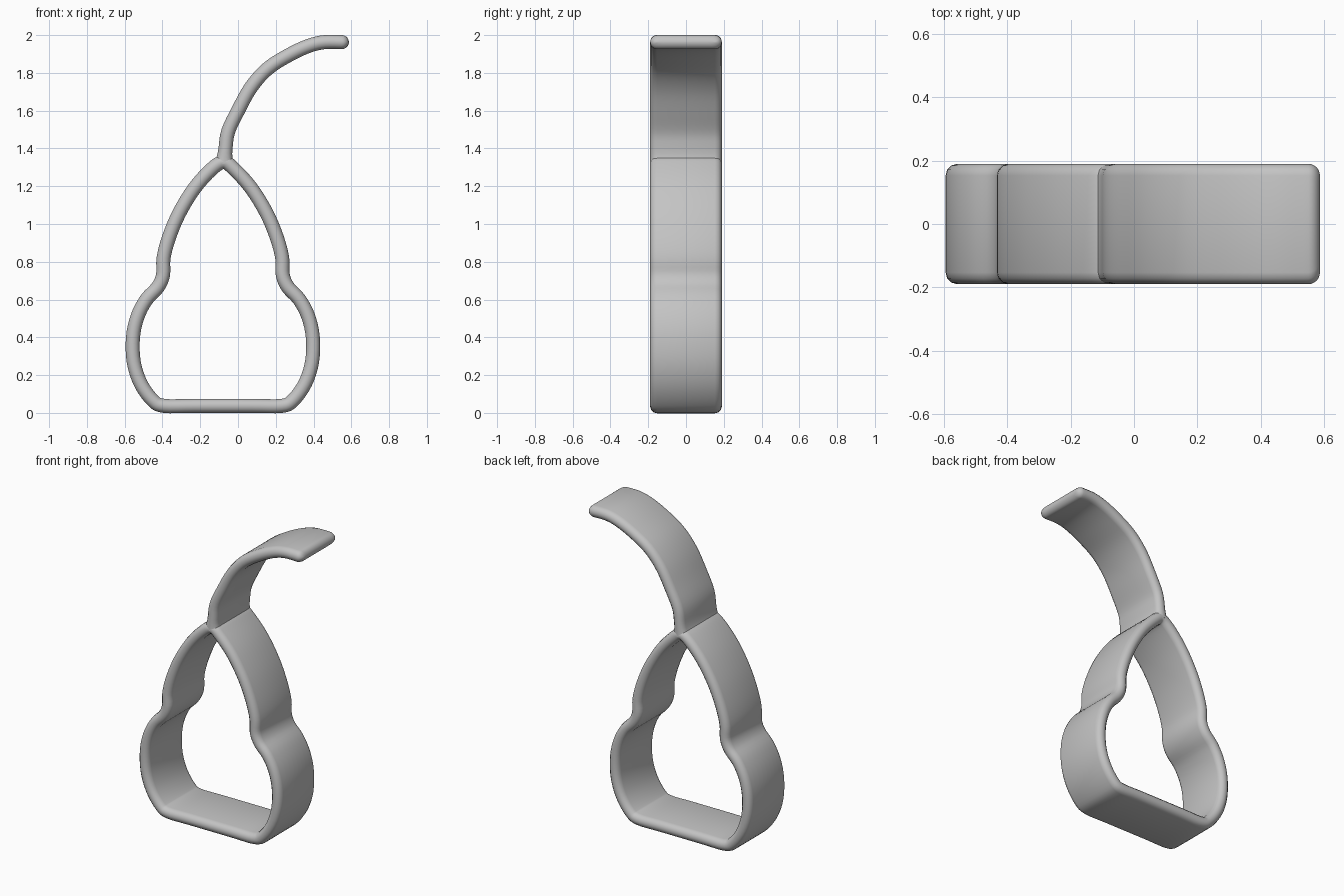
import bpy, bmesh, math
from mathutils import Vector

if "Cube" in bpy.data.objects:
    bpy.data.objects.remove(bpy.data.objects["Cube"])

HALF_THICK, HALF_WIDTH, AXIS = 0.037, 0.19, -0.08

grey = bpy.data.materials.new("plain_grey")
grey.use_nodes = True
grey.diffuse_color = (0.55, 0.55, 0.55, 1)
grey.node_tree.nodes["Principled BSDF"].inputs["Base Color"].default_value = grey.diffuse_color


def smooth_path(points, closed, steps=4):
    """Catmull-Rom curve through the points."""
    pts = [Vector(p) for p in points]
    n = len(pts)
    pick = (lambda i: pts[i % n]) if closed else (lambda i: pts[min(max(i, 0), n - 1)])
    out = []
    for i in range(n if closed else n - 1):
        a, b, c, d = (pick(i + k) for k in (-1, 0, 1, 2))
        for s in range(steps):
            t = s / steps
            out.append(0.5 * (2 * b + (c - a) * t + (2 * a - 5 * b + 4 * c - d) * t**2
                              + (3 * b - a - 3 * c + d) * t**3))
    return out if closed else out + [pts[-1]]


def cross_section(thick, width, arc=6):
    """Flat bar with fully rounded long edges: (across thickness, along y)."""
    sec = []
    for side in (1, -1):
        for k in range(arc + 1):
            a = math.pi * k / arc
            sec.append((side * thick * math.cos(a),
                        side * (width - HALF_THICK + HALF_THICK * math.sin(a))))
    return sec


def ribbon(name, path, closed, shape):
    """Sweep the bar along a path in the xz plane; shape(i) gives its half sizes."""
    bm = bmesh.new()
    n = len(path)
    rings = []
    for i, p in enumerate(path):
        before = path[i - 1] if closed or i else p
        after = path[(i + 1) % n] if closed else path[min(i + 1, n - 1)]
        t = (after - before).normalized()
        normal = Vector((-t.y, t.x))
        rings.append([bm.verts.new((p.x + normal.x * u, v, p.y + normal.y * u))
                      for u, v in cross_section(*shape(i))])
    m = len(rings[0])
    for i in range(n if closed else n - 1):
        r, s = rings[i], rings[(i + 1) % n]
        for j in range(m):
            k = (j + 1) % m
            bm.faces.new((r[j], r[k], s[k], s[j]))
    if not closed:
        bm.faces.new(rings[0])
        bm.faces.new(rings[-1])
    bmesh.ops.recalc_face_normals(bm, faces=bm.faces)
    mesh = bpy.data.meshes.new(name)
    bm.to_mesh(mesh)
    bm.free()
    mesh.materials.append(grey)
    obj = bpy.data.objects.new(name, mesh)
    bpy.context.collection.objects.link(obj)
    return obj


# Pear-shaped loop: one half, mirrored about its axis
half = [(0.15, 0.037), (0.31, 0.037), (0.37, 0.065), (0.435, 0.155), (0.472, 0.27),
        (0.476, 0.4), (0.452, 0.51), (0.405, 0.6), (0.345, 0.665), (0.317, 0.73),
        (0.314, 0.82), (0.285, 0.93), (0.23, 1.06), (0.15, 1.19), (0.06, 1.29)]
loop = ([(AXIS + x, z) for x, z in half] + [(AXIS + 0.004, 1.328)]
        + [(AXIS - x, z) for x, z in reversed(half)])
body = ribbon("pear_loop", smooth_path(loop, True), True,
              lambda i: (HALF_THICK, HALF_WIDTH))

# Curved stem, flared at the root
stem_path = smooth_path([(-0.074, 1.32), (-0.066, 1.4), (-0.052, 1.49), (0.0, 1.6),
                         (0.07, 1.725), (0.16, 1.825), (0.28, 1.9), (0.38, 1.945),
                         (0.46, 1.963), (0.55, 1.963)], False)
root = len(stem_path)
tip = stem_path[-1].copy()
steps = 6
angles = [math.pi / 2 * k / steps for k in range(1, steps)] + [1.5]
stem_path += [tip + Vector((HALF_THICK * math.sin(a), 0)) for a in angles]


def stem_shape(i):
    if i >= root:  # rounded tip
        c = math.cos(angles[i - root])
        return HALF_THICK * c, HALF_WIDTH - HALF_THICK * (1 - c)
    flare = max(0, 1 - i / 4) ** 2
    return HALF_THICK * (1 + 0.5 * flare), HALF_WIDTH


stem = ribbon("curved_stem", stem_path, False, stem_shape)

for obj in (body, stem):
    bpy.ops.object.select_all(action="DESELECT")
    obj.select_set(True)
    bpy.context.view_layer.objects.active = obj
    bpy.ops.object.shade_smooth_by_angle(angle=math.radians(40))
